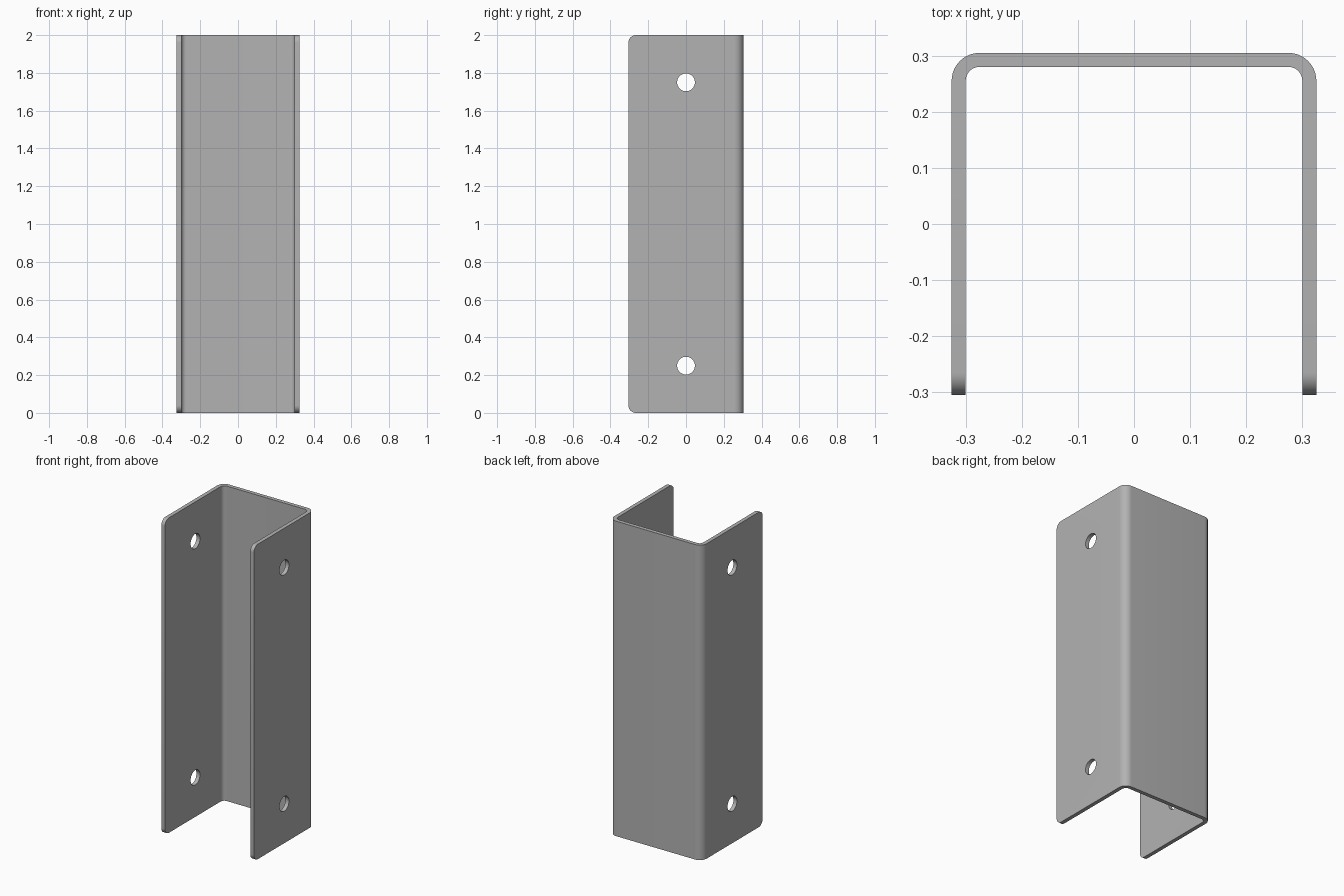
import bpy, bmesh
from math import sin, cos, pi

HALF_W, HALF_D, HEIGHT, WALL = 0.325, 0.305, 2.0, 0.025
R_OUT, R_IN, R_TIP, R_HOLE = 0.05, 0.025, 0.04, 0.047

cube = bpy.data.objects.get("Cube")
if cube:
    bpy.data.objects.remove(cube, do_unlink=True)

steel = bpy.data.materials.new("grey steel")
steel.use_nodes = True
colour = (0.45, 0.45, 0.45, 1)
steel.diffuse_color = colour
steel.node_tree.nodes["Principled BSDF"].inputs["Base Color"].default_value = colour


def half_bend(x, y, r, steps=12):
    """Right-hand side of a bent sheet line, from the front tip to the back."""
    arc = [(x - r + r * cos(pi / 2 * i / steps), y - r + r * sin(pi / 2 * i / steps))
           for i in range(steps + 1)]
    return [(x, -HALF_D)] + arc


def mirrored(points):
    return points + [(-x, y) for x, y in reversed(points)]


# U-shaped sheet profile, extruded upwards
outer = mirrored(half_bend(HALF_W, HALF_D, R_OUT))
inner = mirrored(half_bend(HALF_W - WALL, HALF_D - WALL, R_IN))
bm = bmesh.new()
base = bm.faces.new([bm.verts.new((x, y, 0)) for x, y in outer + inner[::-1]])
top = bmesh.ops.extrude_face_region(bm, geom=[base])["geom"]
bmesh.ops.translate(bm, vec=(0, 0, HEIGHT),
                    verts=[v for v in top if isinstance(v, bmesh.types.BMVert)])

# Rounded free corners of both flanges
tips = [e for e in bm.edges
        if all(abs(v.co.y + HALF_D) < 1e-4 for v in e.verts)
        and abs(e.verts[0].co.z - e.verts[1].co.z) < 1e-4]
bmesh.ops.bevel(bm, geom=tips, offset=R_TIP, offset_type='OFFSET', segments=10,
                profile=0.5, affect='EDGES')
bmesh.ops.recalc_face_normals(bm, faces=bm.faces)
mesh = bpy.data.meshes.new("channel")
bm.to_mesh(mesh)
bm.free()
channel = bpy.data.objects.new("channel", mesh)
bpy.context.collection.objects.link(channel)
mesh.materials.append(steel)

# Bolt holes through both flanges
for z in (0.25, HEIGHT - 0.25):
    bpy.ops.mesh.primitive_cylinder_add(vertices=48, radius=R_HOLE, depth=1,
                                        location=(0, 0, z), rotation=(0, pi / 2, 0))
    cutter = bpy.context.object
    cutter.name = "hole_cutter"
    cutter.data.materials.append(steel)
    cutter.hide_render = True
    cutter.hide_set(True)
    cut = channel.modifiers.new("bolt hole", 'BOOLEAN')
    cut.operation, cut.solver, cut.object = 'DIFFERENCE', 'EXACT', cutter

# Apply the cuts, then smooth the bends
bpy.ops.object.select_all(action='DESELECT')
bpy.context.view_layer.objects.active = channel
channel.select_set(True)
for name in [m.name for m in channel.modifiers]:
    bpy.ops.object.modifier_apply(modifier=name)
for obj in [o for o in bpy.data.objects if o.name.startswith("hole_cutter")]:
    bpy.data.objects.remove(obj, do_unlink=True)
bpy.ops.object.shade_smooth_by_angle(angle=pi / 6)
